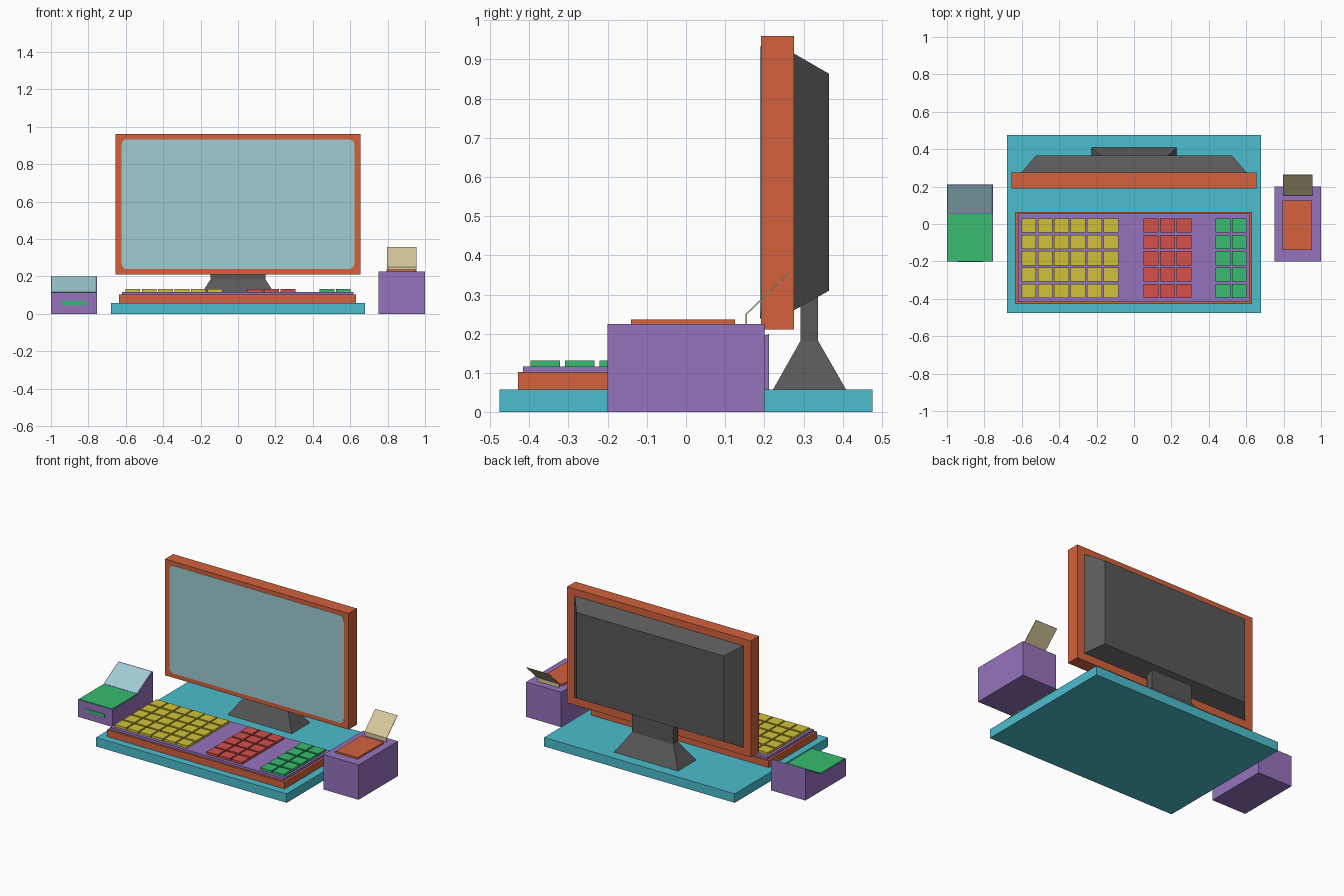
import bpy, bmesh, math

if "Cube" in bpy.data.objects:
    bpy.data.objects.remove(bpy.data.objects["Cube"])


def material(name, rgb):
    m = bpy.data.materials.new(name)
    lin = [((c / 255 + 0.055) / 1.055) ** 2.4 for c in rgb]
    m.diffuse_color = (*lin, 1)
    m.use_nodes = True
    m.node_tree.nodes["Principled BSDF"].inputs["Base Color"].default_value = m.diffuse_color
    return m


TEAL = material("teal", (76, 190, 206))
ORANGE = material("orange", (211, 98, 60))
PURPLE = material("purple", (150, 115, 190))
YELLOW = material("yellow", (210, 193, 55))
RED = material("red", (211, 80, 76))
GREEN = material("green", (55, 188, 110))
GREY = material("dark grey", (88, 88, 88))
GLASS = material("pale glass blue", (159, 205, 212))
PAPER = material("cream paper", (214, 200, 155))


def finish(name, bm, mat):
    bmesh.ops.recalc_face_normals(bm, faces=bm.faces)
    me = bpy.data.meshes.new(name)
    bm.to_mesh(me)
    bm.free()
    me.materials.append(mat)
    ob = bpy.data.objects.new(name, me)
    bpy.context.collection.objects.link(ob)
    return ob


def add_loft(bm, rings):
    """Skin a stack of equal-sized rings and cap both ends."""
    vs = [[bm.verts.new(p) for p in r] for r in rings]
    n = len(vs[0])
    for a, b in zip(vs, vs[1:]):
        for i in range(n):
            j = (i + 1) % n
            bm.faces.new((a[i], a[j], b[j], b[i]))
    bm.faces.new(vs[0][::-1])
    bm.faces.new(vs[-1])


def loft(name, rings, mat):
    bm = bmesh.new()
    add_loft(bm, rings)
    return finish(name, bm, mat)


def rect_z(x0, x1, y0, y1, z):
    return [(x0, y0, z), (x1, y0, z), (x1, y1, z), (x0, y1, z)]


def rect_y(x0, x1, z0, z1, y):
    return [(x0, y, z0), (x1, y, z0), (x1, y, z1), (x0, y, z1)]


def box(name, x, y, z, mat):
    return loft(name, [rect_z(*x, *y, h) for h in z], mat)


def side_prism(name, x, profile, mat):
    """Extrude a (y, z) outline along x."""
    return loft(name, [[(h, y, z) for y, z in profile] for h in x], mat)


# Desk plate
box("desk_plate", (-0.68, 0.68), (-0.475, 0.475), (0, 0.058), TEAL)

# Keyboard body and deck
box("keyboard_base", (-0.635, 0.632), (-0.428, 0.065), (0.058, 0.102), ORANGE)
box("keyboard_deck", (-0.62, 0.617), (-0.416, 0.055), (0.102, 0.117), PURPLE)


# Three blocks of keys
def key_block(name, x0, columns, mat):
    bm = bmesh.new()
    for c in range(columns):
        for r in range(5):
            x, y = x0 + c * 0.0878, -0.396 + r * 0.0877
            add_loft(bm, [rect_z(x, x + 0.079, y, y + 0.075, z) for z in (0.117, 0.132)])
    finish(name, bm, mat)


key_block("letter_keys", -0.602, 6, YELLOW)
key_block("navigation_keys", 0.052, 3, RED)
key_block("number_keys", 0.436, 2, GREEN)

# Monitor frame and tapered back housing
box("monitor_frame", (-0.655, 0.655), (0.191, 0.275), (0.211, 0.96), ORANGE)
loft("monitor_back", [rect_y(-0.602, 0.602, 0.26, 0.915, 0.275),
                      rect_y(-0.525, 0.525, 0.31, 0.863, 0.365)], GREY)

# Screen plate with rounded corners
R, HALF_W, HALF_H, MID_Z = 0.03, 0.622, 0.347, 0.586
outline = []
for q, (sx, sz) in enumerate([(1, 1), (-1, 1), (-1, -1), (1, -1)]):
    for k in range(5):
        a = math.radians(90 * q + 22.5 * k)
        outline.append((sx * (HALF_W - R) + R * math.cos(a),
                        MID_Z + sz * (HALF_H - R) + R * math.sin(a)))
loft("screen", [[(x, y, z) for x, z in outline] for y in (0.189, 0.193)], GLASS)

# Flared stand with straight neck
loft("monitor_stand", [rect_z(-0.228, 0.228, 0.222, 0.408, 0.058),
                       rect_z(-0.148, 0.148, 0.292, 0.337, 0.182),
                       rect_z(-0.148, 0.148, 0.292, 0.337, 0.33)], GREY)

# Left device: wedge body, lid, sloped window and front slot
side_prism("left_device_body", (-1, -0.755),
           [(-0.2, 0), (0.212, 0), (0.212, 0.2), (0.055, 0.111), (-0.2, 0.111)], PURPLE)
box("left_device_lid", (-0.997, -0.758), (-0.198, 0.053), (0.111, 0.115), GREEN)
side_prism("left_device_window", (-0.994, -0.761),
           [(0.06, 0.113), (0.206, 0.196), (0.205, 0.199), (0.058, 0.116)], GLASS)
box("left_device_slot", (-0.945, -0.81), (-0.203, -0.198), (0.048, 0.068), GREEN)

# Right printer: body, raised lid and bent paper sheet
box("printer_body", (0.75, 1), (-0.2, 0.2), (0, 0.225), PURPLE)
box("printer_lid", (0.795, 0.952), (-0.14, 0.125), (0.225, 0.236), ORANGE)
side_prism("paper_sheet", (0.796, 0.954),
           [(0.152, 0.224), (0.155, 0.224), (0.155, 0.249), (0.264, 0.354),
            (0.262, 0.356), (0.152, 0.251)], PAPER)
